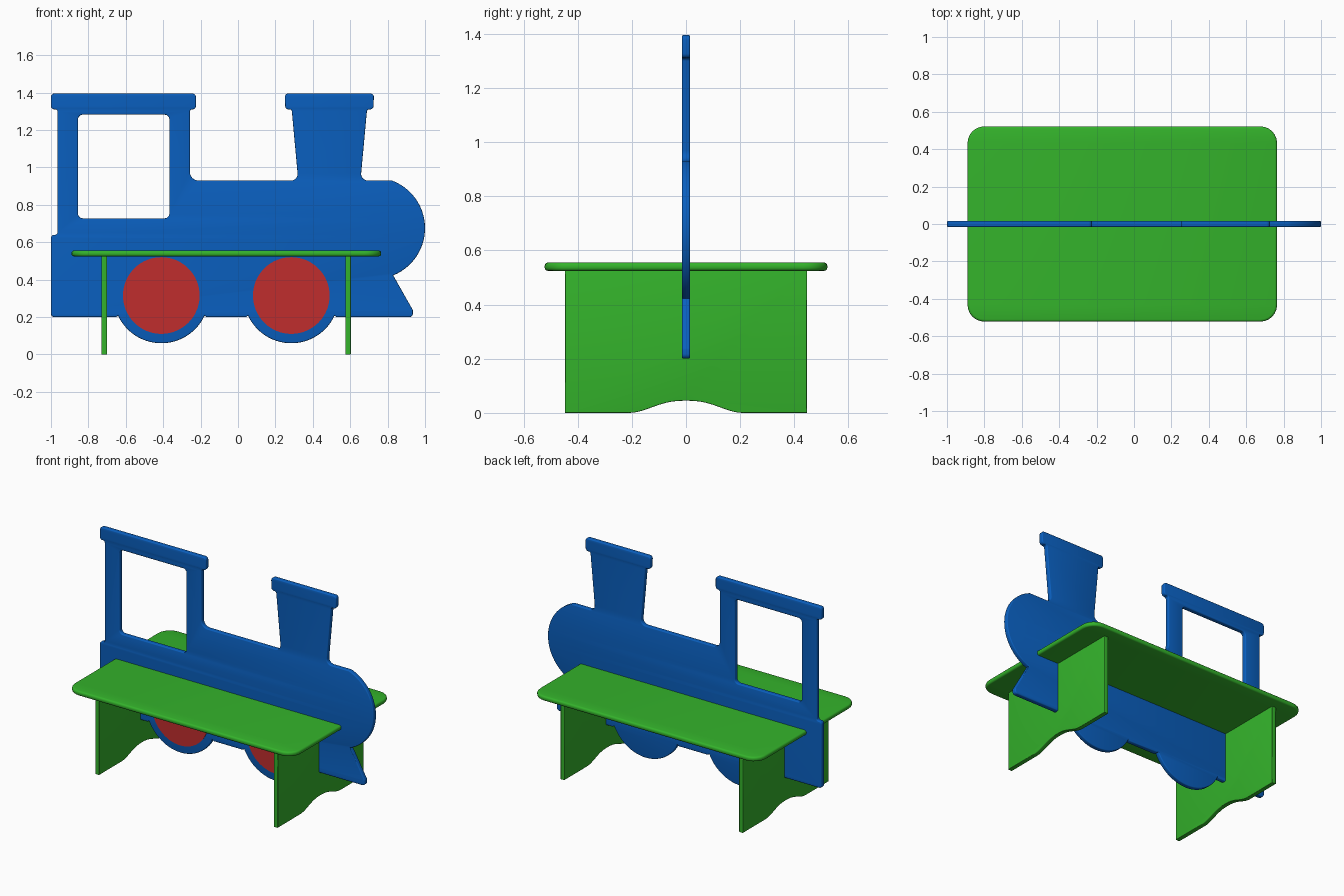
import bpy, bmesh, math
from mathutils import Matrix, Vector

cube = bpy.data.objects.get("Cube")
if cube:
    bpy.data.objects.remove(cube)


def material(name, rgb):
    m = bpy.data.materials.new(name)
    m.use_nodes = True
    m.diffuse_color = (*rgb, 1)
    m.node_tree.nodes["Principled BSDF"].inputs["Base Color"].default_value = (*rgb, 1)
    return m


blue = material("blue", (0.003, 0.115, 0.52))
green = material("green", (0.034, 0.45, 0.024))
red = material("red", (0.53, 0.027, 0.027))


def arc(cx, cy, r, start, end, steps=28):
    """Points along an arc, angles in degrees."""
    angles = [math.radians(start + (end - start) * i / steps) for i in range(steps + 1)]
    return [(cx + r * math.cos(a), cy + r * math.sin(a), 0) for a in angles]


def rounded(points, steps=6):
    """Replace each corner (x, y, radius) by a fillet."""
    out = []
    for i, (x, y, r) in enumerate(points):
        p = Vector((x, y))
        if r == 0:
            out.append(p)
            continue
        a = (Vector(points[i - 1][:2]) - p).normalized()
        b = (Vector(points[(i + 1) % len(points)][:2]) - p).normalized()
        half = a.angle(b) / 2
        centre = p + (a + b).normalized() * (r / math.sin(half))
        v0 = p + a * (r / math.tan(half)) - centre
        v1 = p + b * (r / math.tan(half)) - centre
        turn = v1.angle_signed(v0)
        for k in range(steps + 1):
            out.append(centre + Matrix.Rotation(turn * k / steps, 2) @ v0)
    return out


def board(name, loops, thickness, bevel, mat, matrix):
    """A flat board with eased edges, cut from one outline and any holes."""
    curve = bpy.data.curves.new(name + "_outline", 'CURVE')
    curve.dimensions, curve.fill_mode = '2D', 'BOTH'
    curve.extrude = thickness / 2 - bevel
    curve.bevel_depth, curve.offset, curve.bevel_resolution = bevel, -bevel, 2
    for loop in loops:
        spline = curve.splines.new('POLY')
        spline.points.add(len(loop) - 1)
        for point, co in zip(spline.points, loop):
            point.co = (co[0], co[1], 0, 1)
        spline.use_cyclic_u = True
    temp = bpy.data.objects.new(name + "_outline", curve)
    bpy.context.collection.objects.link(temp)
    graph = bpy.context.evaluated_depsgraph_get()
    mesh = bpy.data.meshes.new_from_object(temp.evaluated_get(graph))
    bpy.data.objects.remove(temp)
    mesh.transform(matrix)
    bm = bmesh.new()
    bm.from_mesh(mesh)
    bmesh.ops.remove_doubles(bm, verts=bm.verts, dist=0.0002)
    bmesh.ops.recalc_face_normals(bm, faces=bm.faces)
    bm.to_mesh(mesh)
    bm.free()
    return finish(name, mesh, mat)


def finish(name, mesh, mat):
    mesh.materials.clear()
    mesh.materials.append(mat)
    obj = bpy.data.objects.new(name, mesh)
    bpy.context.collection.objects.link(obj)
    bpy.ops.object.select_all(action='DESELECT')
    obj.select_set(True)
    bpy.context.view_layer.objects.active = obj
    bpy.ops.object.shade_smooth_by_angle(angle=math.radians(35))
    return obj


def rectangle(x0, y0, x1, y1, r):
    return rounded([(x0, y0, r), (x1, y0, r), (x1, y1, r), (x0, y1, r)])


upright = Matrix.Rotation(math.pi / 2, 4, 'X')
sideways = Matrix.Rotation(math.pi / 2, 4, 'Z') @ upright
wheels = {"rear_wheel": -0.41, "front_wheel": 0.285}
wheel_z = 0.315

# Engine silhouette: base with wheel guards, nose, chimney, cab
e = 0.018
outline = [(-1, 0.2, e)]
for x in wheels.values():
    outline += [(x - 0.242, 0.2, 0)] + arc(x, wheel_z, 0.255, 205, 335) + [(x + 0.242, 0.2, 0)]
outline += [(0.935, 0.2, e), (0.935, 0.237, e)]
outline += arc(0.728, 0.675, 0.272, -68, 70)
outline += [(0.655, 0.93, 0.035), (0.69, 1.31, 0.012), (0.724, 1.31, e), (0.727, 1.395, e),
            (0.25, 1.395, e), (0.253, 1.31, e), (0.287, 1.31, 0.012), (0.322, 0.93, 0.035),
            (-0.257, 0.93, 0.045), (-0.257, 1.31, 0.012), (-0.225, 1.31, e),
            (-0.225, 1.395, e), (-1, 1.395, e), (-1, 1.31, e), (-0.965, 1.31, 0.012),
            (-0.965, 0.64, 0.012), (-1, 0.64, e)]
window = rectangle(-0.855, 0.728, -0.367, 1.282, 0.025)
board("engine_panel", [rounded(outline), window], 0.031, 0.006, blue, upright)

# Bench seat
board("seat", [rectangle(-0.89, -0.522, 0.765, 0.522, 0.09)], 0.031, 0.012, green,
      Matrix.Translation((0, 0, 0.54)))

# Leg boards with a curved cut-out at the floor
leg = [(-0.447, 0.53), (-0.447, 0)]
for i in range(25):
    t = i / 12 - 1
    leg.append((0.21 * t, 0.045 * (0.5 + 0.5 * math.cos(math.pi * abs(t) ** 1.25))))
leg += [(0.447, 0), (0.447, 0.53)]
for name, x in (("rear_leg", -0.715), ("front_leg", 0.589)):
    board(name, [leg], 0.03, 0.004, green, Matrix.Translation((x, 0, 0)) @ sideways)

# Painted wheel discs on the front face
for name, x in wheels.items():
    mesh = bpy.data.meshes.new(name)
    bm = bmesh.new()
    bmesh.ops.create_cone(bm, cap_ends=True, segments=64, radius1=0.205, radius2=0.205,
                          depth=0.004,
                          matrix=Matrix.Translation((x, -0.0162, wheel_z)) @ upright)
    bm.to_mesh(mesh)
    bm.free()
    finish(name, mesh, red)
